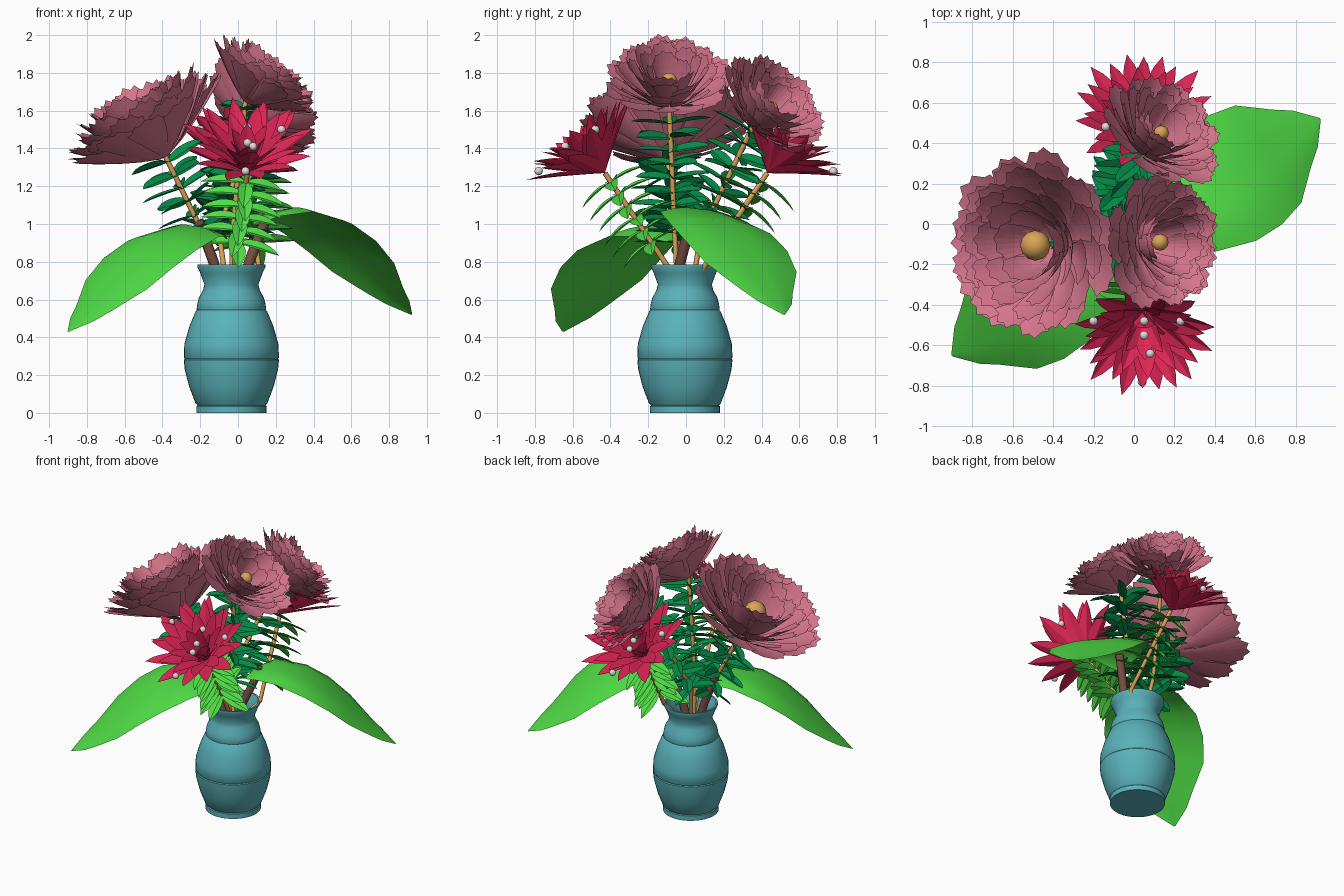
import bpy, bmesh, math, random
from mathutils import Vector, Matrix

random.seed(4)
if "Cube" in bpy.data.objects:
    bpy.data.objects.remove(bpy.data.objects["Cube"])


def material(name, rgb):
    lin = [((c / 255 + 0.055) / 1.055) ** 2.4 for c in rgb] + [1]
    m = bpy.data.materials.new(name)
    m.use_nodes = True
    m.diffuse_color = lin
    m.node_tree.nodes["Principled BSDF"].inputs["Base Color"].default_value = lin
    return m


TEAL = material("teal glaze", (90, 178, 186))
PINK = material("dusty pink", (214, 117, 141))
RED = material("crimson", (228, 38, 88))
LIGHT = material("light green", (80, 222, 70))
DARK = material("dark green", (4, 140, 72))
TAN = material("tan", (218, 164, 88))
BROWN = material("brown", (122, 80, 64))
PEARL = material("pearl", (228, 220, 220))


def make(name, bm, mat, smooth=None):
    me = bpy.data.meshes.new(name)
    bm.to_mesh(me)
    bm.free()
    me.materials.append(mat)
    ob = bpy.data.objects.new(name, me)
    bpy.context.collection.objects.link(ob)
    if smooth:
        bpy.ops.object.select_all(action='DESELECT')
        ob.select_set(True)
        bpy.context.view_layer.objects.active = ob
        bpy.ops.object.shade_smooth_by_angle(angle=math.radians(smooth))
    return ob


def skin(bm, rows):
    """Join rows of points into a sheet of quads."""
    grid = [[bm.verts.new(p) for p in row] for row in rows]
    for a, b in zip(grid, grid[1:]):
        for j in range(len(a) - 1):
            bm.faces.new((a[j], a[j + 1], b[j + 1], b[j]))


def blade(bm, base, direction, up, length, width, power, cup, droop):
    """A narrow petal or leaflet with a creased midrib."""
    d = direction.normalized()
    side = d.cross(up).normalized()
    top = side.cross(d)
    rows = []
    for i in range(8):
        t = i / 7
        w = width * (0.06 + math.sin(math.pi * t ** 0.9) ** power) * (i < 7)
        mid = base + d * length * t - top * droop * length * t * t
        rows.append([mid + side * w * s + top * cup * w * abs(s) for s in (-1, -0.55, 0, 0.55, 1)])
    skin(bm, rows)


def stem(name, points, radius, mat):
    cu = bpy.data.curves.new(name, 'CURVE')
    cu.dimensions = '3D'
    cu.bevel_depth = radius
    cu.bevel_resolution = 2
    cu.use_fill_caps = True
    sp = cu.splines.new('POLY')
    sp.points.add(len(points) - 1)
    for p, co in zip(sp.points, points):
        p.co = (*co, 1)
    cu.materials.append(mat)
    bpy.context.collection.objects.link(bpy.data.objects.new(name, cu))


def ball(name, centre, radius, mat):
    bm = bmesh.new()
    bmesh.ops.create_uvsphere(bm, u_segments=12, v_segments=8, radius=radius,
                              matrix=Matrix.Translation(centre))
    make(name, bm, mat, 60)


def foliage(name, start, end, count, length, width, mat, power, droop, lift, offset):
    """Whorls of four leaflets along a stem, every second whorl turned by the offset."""
    bm = bmesh.new()
    a, b = Vector(start), Vector(end)
    axis = (b - a).normalized()
    u = axis.cross(Vector((0, 1, 0))).normalized()
    v = axis.cross(u)
    for i in range(count):
        base = a.lerp(b, i / (count - 1))
        for k in range(4):
            ang = k * math.pi / 2 + (i % 2) * offset + random.uniform(-.12, .12)
            out = u * math.cos(ang) + v * math.sin(ang)
            roll = axis + axis.cross(out) * offset * random.uniform(-1, 1)
            blade(bm, base, out + axis * lift, roll, length * random.uniform(.9, 1.1),
                  width, power, .35, droop)
    make(name, bm, mat, 35)


# Vase: hollow turned profile with a belt, a shoulder line and a foot
profile = [(0, 0), (.185, 0), (.185, .035), (.18, .04), (.19, .05), (.224, .14), (.247, .23),
           (.252, .28), (.247, .286), (.252, .293), (.249, .365), (.222, .46), (.188, .54),
           (.182, .545), (.184, .55), (.18, .58), (.172, .61), (.15, .65), (.143, .68), (.165, .74),
           (.18, .77), (.18, .785), (.168, .785), (.15, .74), (.125, .68), (.15, .6), (0, .58)]
bm = bmesh.new()
turn = [2 * math.pi * i / 40 for i in range(41)]
skin(bm, [[(r * math.cos(a) - .035, r * math.sin(a) - .006, z) for a in turn] for r, z in profile])
bmesh.ops.remove_doubles(bm, verts=bm.verts, dist=1e-5)
bmesh.ops.recalc_face_normals(bm, faces=bm.faces)
make("vase", bm, TEAL, 40)


# Ruffled flowers: nested rings of toothed petals, flared outside and cupped inside
def ruffled_flower(name, base, normal, R, eye):
    place = Matrix.Translation(base) @ Vector(normal).to_track_quat('Z', 'Y').to_matrix().to_4x4()
    bm = bmesh.new()
    rings = [(1.05, .54, 11, .9), (.95, .66, 12, .8), (.83, .77, 10, .75), (.68, .86, 9, .68),
             (.52, .86, 7, .6), (.38, .74, 5, .5)]
    for k, (fr, fh, count, flare) in enumerate(rings):
        half = math.pi / count * 1.2
        for p in range(count):
            a = 2 * math.pi * (p + 0.5 * (k % 2)) / count + random.uniform(-.08, .08)
            r1 = R * fr * random.uniform(.93, 1.03)
            h1 = R * fh * random.uniform(.9, 1.06)
            rows = []
            for i in range(6):
                row = []
                for j in range(9):
                    s = j / 4 - 1
                    t = 0.04 + 0.96 * i / 5
                    if i == 5:
                        t -= 0.05 * (j % 2) + 0.14 * s * s
                    ang = a + s * half * (0.65 + 0.35 * t)
                    r = r1 * t ** flare * (1 - 0.04 * s - 0.04 * s * s)
                    row.append(place @ Vector((r * math.cos(ang), r * math.sin(ang), h1 * t ** 1.15)))
                rows.append(row)
            skin(bm, rows)
    make(name, bm, PINK)
    ball(name + "_centre", place @ Vector((0, 0, R * .45)), eye, TAN)


ruffled_flower("large_ruffled_flower", (-.385, -.1, 1.35), (-.49, -.03, .87), .465, .075)
ruffled_flower("upper_ruffled_flower", (.04, -.09, 1.64), (.6, 0, .8), .33, .042)
ruffled_flower("back_ruffled_flower", (.06, .36, 1.52), (.5, .6, .62), .33, .038)


# Pointed flowers with pearls, one at the front and one turned to the back
def pointed_flower(name, spin):
    bm = bmesh.new()
    base = spin @ Vector((.05, -.43, 1.27))
    frame = spin.to_3x3() @ Vector((0, -.6, .8)).to_track_quat('Z', 'Y').to_matrix()
    axis = frame @ Vector((0, 0, 1))
    for tilt, length, count in ((57, .42, 12), (48, .4, 11), (36, .36, 9), (21, .29, 6)):
        for p in range(count):
            a = 2 * math.pi * (p + tilt / 40) / count
            q = math.radians(tilt + random.uniform(-4, 3))
            d = frame @ Vector((math.sin(q) * math.cos(a), math.sin(q) * math.sin(a), math.cos(q)))
            blade(bm, base, d, axis, length * random.uniform(.93, 1.04), .05, .75, .3, .03)
    make(name, bm, RED)
    pearls = [(.05, -.48, 1.51), (.05, -.55, 1.43), (.08, -.64, 1.41), (.04, -.78, 1.28),
              (-.2, -.48, 1.5), (.23, -.48, 1.5)]
    for i, p in enumerate(pearls):
        ball(f"{name}_pearl_{i + 1}", spin @ Vector(p), .022, PEARL)
    start, end = spin @ Vector((-.02, -.1, .78)), base
    stem(name + "_stem", [Vector((-.035, -.01, .59)), start, end], .014, TAN)
    foliage(name + "_leaflets", start.lerp(end, .25), start.lerp(end, .9), 6,
            .22, .038, LIGHT, .8, .15, 0, 0)


pivot = Matrix.Translation((.045, 0, 0))
half_turn = pivot @ Matrix.Rotation(math.pi, 4, 'Z') @ pivot.inverted()
pointed_flower("front_pointed_flower", Matrix.Identity(4))
pointed_flower("back_pointed_flower", half_turn)

# Ruffled flower stems with dark oval leaflets
for name, pts, count in (
        ("large_flower", [(-.07, -.02, .59), (-.16, -.04, .9), (-.385, -.1, 1.36)], 7),
        ("upper_flower", [(-.035, -.04, .59), (-.03, -.06, .95), (.04, -.09, 1.65)], 10),
        ("back_flower", [(-.05, .02, .59), (-.1, .08, .95), (.06, .36, 1.53)], 9)):
    stem(name + "_stem", pts, .014, TAN)
    lo, hi = Vector(pts[1]), Vector(pts[2])
    foliage(name + "_leaflets", lo, lo.lerp(hi, .93), count, .21, .037, DARK, .5, .05, .15, .75)

# Brown twigs
stem("left_twig", [(.0, -.03, .59), (.06, -.03, .8), (.16, .04, 1.06)], .028, BROWN)
stem("right_twig", [(-.07, -.02, .59), (-.13, -.03, .8), (-.21, -.05, 1.02)], .028, BROWN)


# Two broad arching leaves, one the half turn of the other
def broad_leaf(name, move):
    bm = bmesh.new()
    tip, along, side = Vector((.92, .52, 0)), Vector((.827, .563, 0)), Vector((.563, -.827, 0))
    ribs = [(0, .005, .52), (.09, .11, .6), (.17, .17, .67), (.31, .29, .81), (.45, .325, .93),
            (.6, .32, 1.02), (.8, .25, 1.08), (.93, .13, 1.05), (1, .02, 1.0)]
    rows = []
    for d, w, z in ribs:
        row = []
        for s in (-1, -.75, -.5, -.25, 0, .25, .5, .75, 1):
            drop = w * (.22 * s * s - .08 * s - .08 * abs(s))
            row.append(move @ (tip - along * d + side * w * s + Vector((0, 0, z - drop))))
        rows.append(row)
    skin(bm, rows)
    make(name, bm, LIGHT, 40)


centre = Matrix.Translation((.01, -.065, 0))
broad_leaf("left_broad_leaf", Matrix.Identity(4))
broad_leaf("right_broad_leaf", Matrix.Translation((0, 0, -.09)) @ centre
           @ Matrix.Rotation(math.pi, 4, 'Z') @ centre.inverted())
